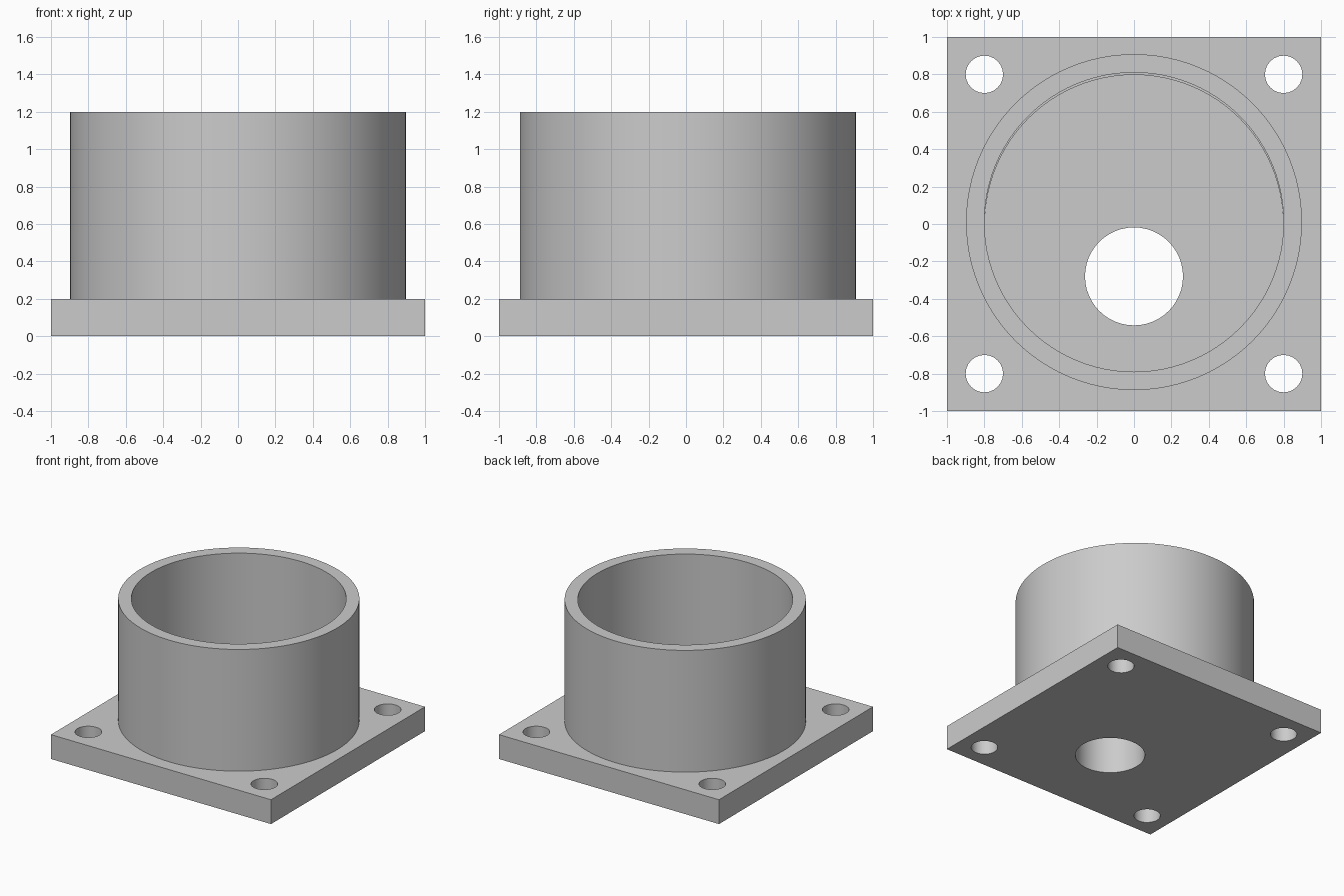
import bpy
import bmesh
from math import cos, sin, pi, radians

cube = bpy.data.objects.get("Cube")
if cube:
    bpy.data.objects.remove(cube, do_unlink=True)

GREY = (0.6, 0.6, 0.6, 1.0)
material = bpy.data.materials.new("grey metal")
material.use_nodes = True
material.diffuse_color = GREY
material.node_tree.nodes["Principled BSDF"].inputs["Base Color"].default_value = GREY


def circle(x, y, radius, sides):
    return [(x + radius * cos(2 * pi * i / sides), y + radius * sin(2 * pi * i / sides))
            for i in range(sides)]


def extruded_plate(name, outlines, bottom, top):
    """Extrude an outer outline, with the further outlines as through holes."""
    curve = bpy.data.curves.new(name, "CURVE")
    curve.dimensions = "2D"
    curve.fill_mode = "BOTH"
    curve.extrude = (top - bottom) / 2
    for outline in outlines:
        spline = curve.splines.new("POLY")
        spline.points.add(len(outline) - 1)
        for point, (x, y) in zip(spline.points, outline):
            point.co = (x, y, 0, 1)
        spline.use_cyclic_u = True
    obj = bpy.data.objects.new(name, curve)
    bpy.context.collection.objects.link(obj)
    bpy.ops.object.select_all(action="DESELECT")
    obj.select_set(True)
    bpy.context.view_layer.objects.active = obj
    bpy.ops.object.convert(target="MESH")
    obj = bpy.context.object

    # Weld caps to walls and lift the part into place
    bm = bmesh.new()
    bm.from_mesh(obj.data)
    bmesh.ops.remove_doubles(bm, verts=bm.verts, dist=0.0001)
    bmesh.ops.recalc_face_normals(bm, faces=bm.faces)
    bmesh.ops.translate(bm, verts=bm.verts, vec=(0, 0, (top + bottom) / 2))
    bm.to_mesh(obj.data)
    bm.free()
    obj.data.materials.clear()
    obj.data.materials.append(material)
    bpy.ops.object.shade_smooth_by_angle(angle=radians(30))
    return obj


square = [(-1, -1), (1, -1), (1, 1), (-1, 1)]
drain_hole = circle(0, -0.28, 0.262, 48)
bolt_holes = [circle(x, y, 0.1, 24) for x in (-0.8, 0.8) for y in (-0.8, 0.8)]

# Square flange with corner bolt holes
extruded_plate("base_flange", [square, drain_hole] + bolt_holes, 0, 0.2)

# Thick floor inside the cup
extruded_plate("cup_floor", [circle(0, 0, 0.8, 96), drain_hole], 0.2, 0.4)

# Round wall, set slightly towards the back
extruded_plate("cup_wall", [circle(0, 0.01, 0.898, 96), circle(0, 0.01, 0.8, 96)], 0.2, 1.2)
